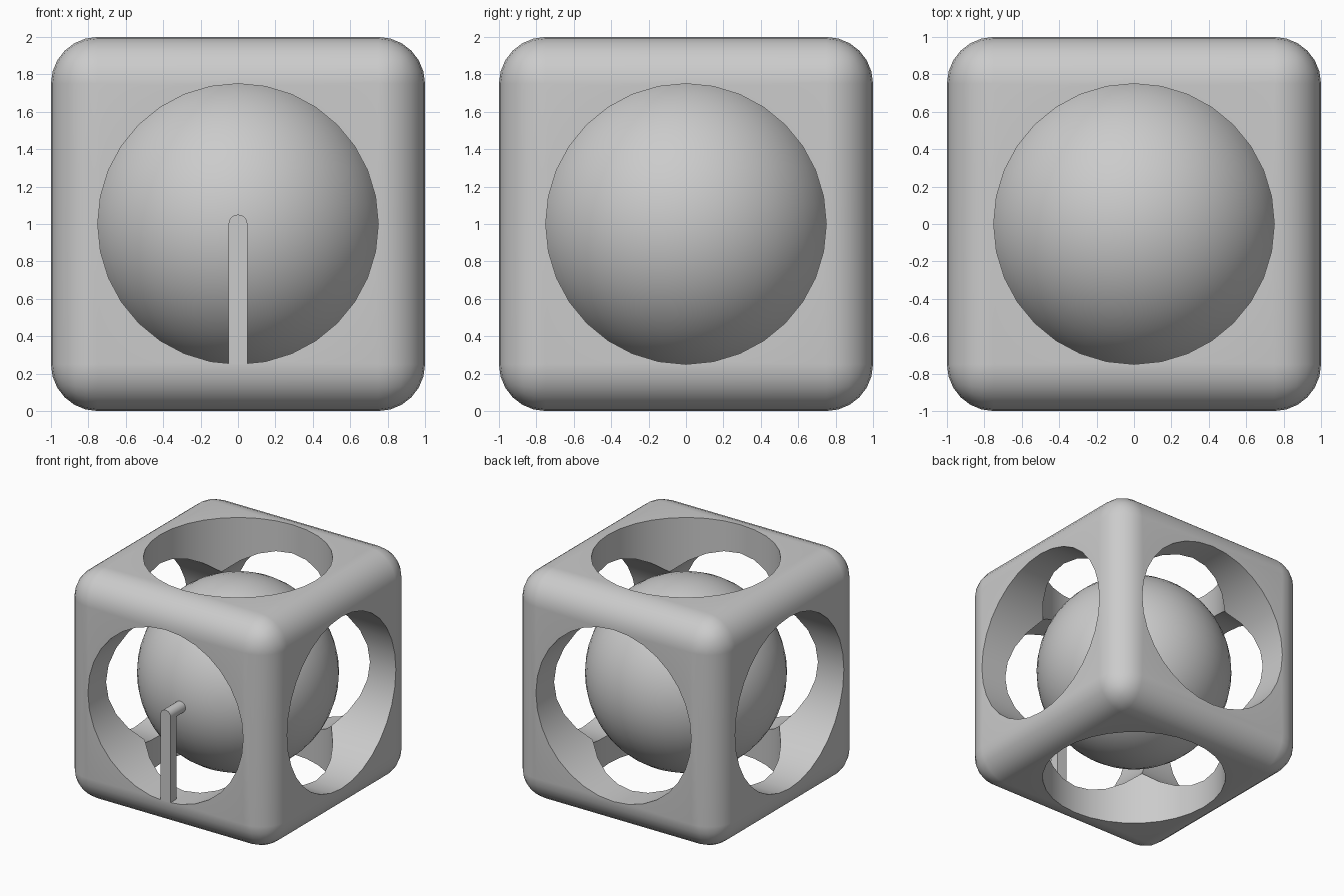
import bpy
from math import pi, radians

old = bpy.data.objects.get("Cube")
if old:
    bpy.data.objects.remove(old, do_unlink=True)

HOLE_R = 0.75
BALL_R = 0.8
ARM_W = 0.1

grey = bpy.data.materials.new("plain grey")
grey.use_nodes = True
colour = (0.6, 0.6, 0.6, 1)
grey.diffuse_color = colour
grey.node_tree.nodes["Principled BSDF"].inputs["Base Color"].default_value = colour


def name_part(name):
    ob = bpy.context.object
    ob.name = name
    ob.data.materials.append(grey)
    return ob


def select_only(ob):
    bpy.ops.object.select_all(action='DESELECT')
    ob.select_set(True)
    bpy.context.view_layer.objects.active = ob


def smooth(ob):
    select_only(ob)
    bpy.ops.object.shade_smooth_by_angle(angle=radians(30))


# Rounded cube frame
bpy.ops.mesh.primitive_cube_add(size=2, location=(0, 0, 1))
frame = name_part("frame")
bevel = frame.modifiers.new("rounding", 'BEVEL')
bevel.width = 0.25
bevel.segments = 6

# Round hole through each axis
for axis, turn in {"x": (0, pi / 2, 0), "y": (pi / 2, 0, 0), "z": (0, 0, 0)}.items():
    bpy.ops.mesh.primitive_cylinder_add(vertices=32, radius=HOLE_R, depth=3,
                                        location=(0, 0, 1), rotation=turn)
    cutter = name_part("hole_cutter_" + axis)
    cutter.hide_render = True
    cut = frame.modifiers.new("hole " + axis, 'BOOLEAN')
    cut.operation = 'DIFFERENCE'
    cut.solver = 'EXACT'
    cut.object = cutter

select_only(frame)
for mod in list(frame.modifiers):
    bpy.ops.object.modifier_apply(modifier=mod.name)
for ob in [o for o in bpy.data.objects if o.name.startswith("hole_cutter")]:
    bpy.data.objects.remove(ob, do_unlink=True)
smooth(frame)
weighted = frame.modifiers.new("even shading", 'WEIGHTED_NORMAL')
weighted.keep_sharp = True

# Ball in the middle
bpy.ops.mesh.primitive_uv_sphere_add(segments=48, ring_count=24, radius=BALL_R,
                                     location=(0, 0, 1))
smooth(name_part("ball"))

# Peg from the ball to the front
bpy.ops.mesh.primitive_cylinder_add(vertices=24, radius=ARM_W / 2, depth=0.22,
                                    location=(0, -0.89, 1), rotation=(pi / 2, 0, 0))
smooth(name_part("peg"))

# Upright post from the frame to the peg
bpy.ops.mesh.primitive_cube_add(size=1, location=(0, -0.96, 0.625))
post = name_part("post")
post.scale = (ARM_W, 0.08, 0.75)
